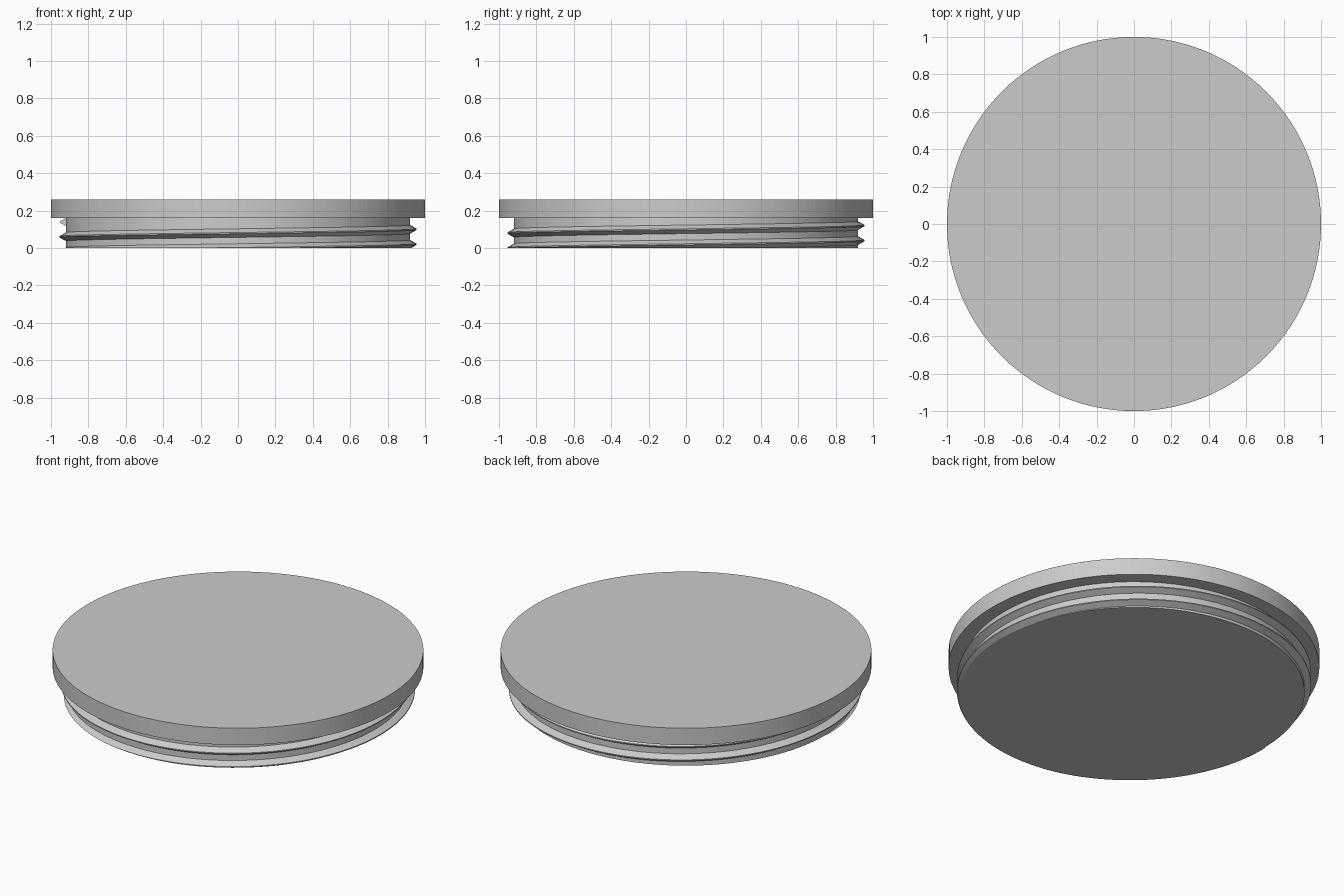
import bpy
import bmesh
from math import cos, sin, radians

if "Cube" in bpy.data.objects:
    bpy.data.objects.remove(bpy.data.objects["Cube"], do_unlink=True)

SEGMENTS = 128
PITCH = 0.08

# Single plain grey
grey = bpy.data.materials.new("light_grey")
grey.use_nodes = True
colour = (0.6, 0.6, 0.6, 1)
grey.diffuse_color = colour
grey.node_tree.nodes["Principled BSDF"].inputs["Base Color"].default_value = colour


def finish(obj):
    obj.data.materials.append(grey)
    bpy.ops.object.select_all(action="DESELECT")
    obj.select_set(True)
    bpy.context.view_layer.objects.active = obj
    bpy.ops.object.shade_smooth_by_angle(angle=radians(20))


def disc(name, radius, bottom, top):
    bpy.ops.mesh.primitive_cylinder_add(
        vertices=SEGMENTS, radius=radius, depth=top - bottom,
        location=(0, 0, (bottom + top) / 2))
    obj = bpy.context.object
    obj.name = name
    finish(obj)


# Lid plate and the plug below it
disc("lid_plate", 1.0, 0.16, 0.26)
disc("plug_core", 0.92, 0, 0.16)

# Screw thread: a ridge profile (radius, height) swept up a helix
profile = [(0.90, -0.023), (0.92, -0.023), (0.955, -0.003),
           (0.955, 0.003), (0.92, 0.023), (0.90, 0.023)]
start, end = radians(180), radians(895)
steps = 2 * SEGMENTS
bm = bmesh.new()
rings = []
for i in range(steps + 1):
    a = start + (end - start) * i / steps
    z = PITCH * a / radians(360) - 0.06
    rings.append([bm.verts.new((r * cos(a), r * sin(a), z + h))
                  for r, h in profile])
n = len(profile)
for lower, upper in zip(rings, rings[1:]):
    for j in range(n):
        k = (j + 1) % n
        bm.faces.new((lower[j], lower[k], upper[k], upper[j]))
bm.faces.new(rings[0])
bm.faces.new(rings[-1])

# Trim the thread flush with the plug's underside
cut = bmesh.ops.bisect_plane(
    bm, geom=bm.verts[:] + bm.edges[:] + bm.faces[:],
    plane_co=(0, 0, 0), plane_no=(0, 0, 1), clear_inner=True)
edges = [e for e in cut["geom_cut"] if isinstance(e, bmesh.types.BMEdge)]
bmesh.ops.triangle_fill(bm, edges=edges, use_beauty=True)
bmesh.ops.recalc_face_normals(bm, faces=bm.faces[:])
mesh = bpy.data.meshes.new("screw_thread")
bm.to_mesh(mesh)
bm.free()
thread = bpy.data.objects.new("screw_thread", mesh)
bpy.context.collection.objects.link(thread)
finish(thread)
